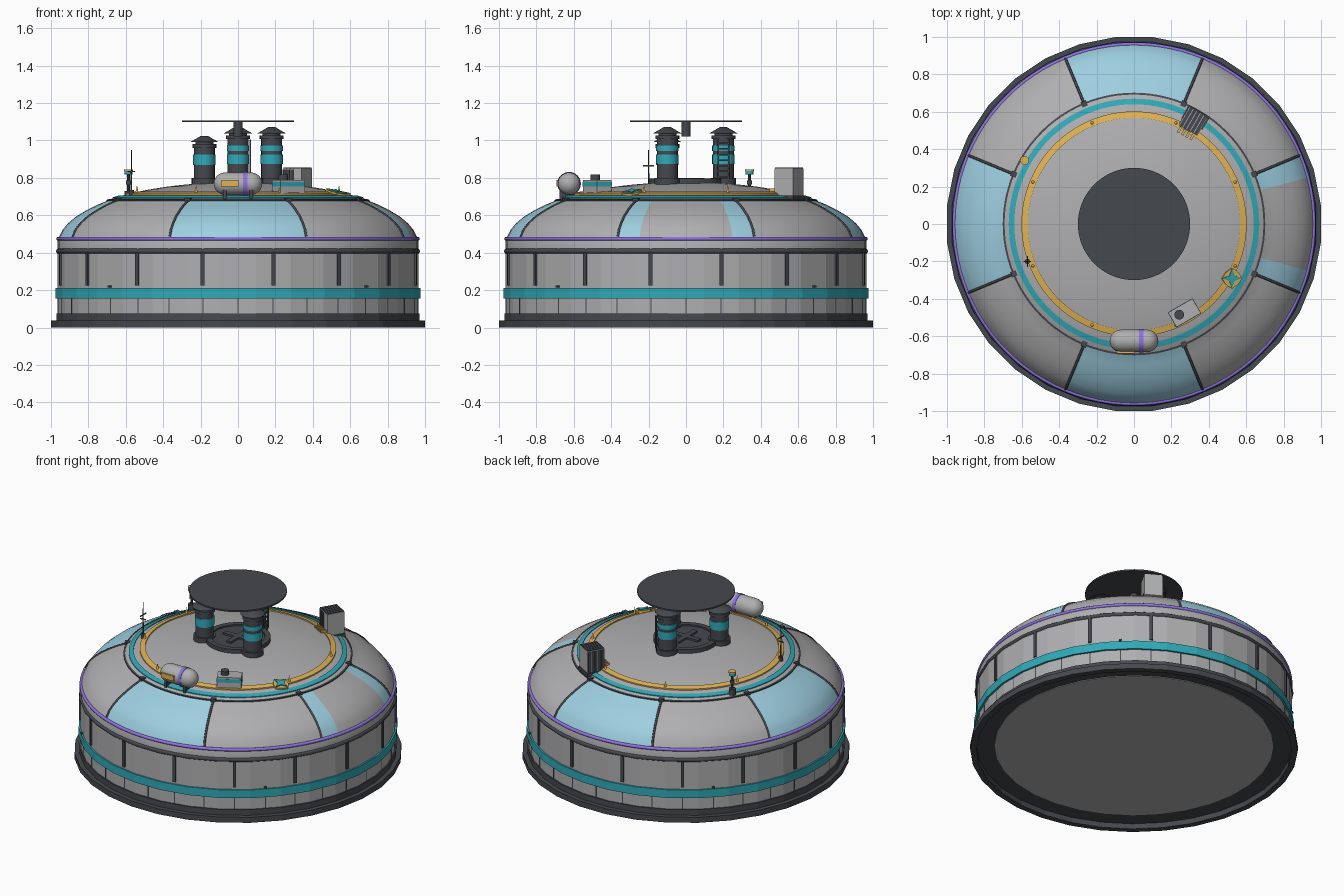
import bpy, bmesh
from math import sin, cos, pi, radians, degrees, atan2, sqrt
from mathutils import Matrix

if "Cube" in bpy.data.objects:
    bpy.data.objects.remove(bpy.data.objects["Cube"])


def material(name, rgb):
    m = bpy.data.materials.new(name)
    m.use_nodes = True
    m.diffuse_color = (*rgb, 1)
    m.node_tree.nodes["Principled BSDF"].inputs["Base Color"].default_value = (*rgb, 1)
    return m


GREY = material("hull grey", (.43, .43, .44))
DARK = material("dark metal", (.06, .065, .075))
TEAL = material("teal", (.03, .4, .48))
BLUE = material("pale blue glass", (.34, .62, .75))
GOLD = material("gold", (.75, .45, .09))
VIOLET = material("violet", (.28, .17, .76))


def finish(name, bm, mat, loc=(0, 0, 0), rot=(0, 0, 0), smooth=True):
    bmesh.ops.recalc_face_normals(bm, faces=bm.faces)
    me = bpy.data.meshes.new(name)
    bm.to_mesh(me)
    bm.free()
    ob = bpy.data.objects.new(name, me)
    bpy.context.collection.objects.link(ob)
    ob.location, ob.rotation_euler = loc, rot
    me.materials.append(mat)
    if smooth:
        bpy.ops.object.select_all(action='DESELECT')
        ob.select_set(True)
        bpy.context.view_layer.objects.active = ob
        bpy.ops.object.shade_smooth_by_angle(angle=radians(40))
    return ob


def lathe(name, profile, mat, segs=96, loc=(0, 0, 0), rot=(0, 0, 0), smooth=True,
          turn=0, closed=False):
    """Revolve (radius, height) pairs about z."""
    bm = bmesh.new()
    rings = [[bm.verts.new((r * cos(2 * pi * (i + turn) / segs),
                            r * sin(2 * pi * (i + turn) / segs), z))
              for i in range(segs)] for r, z in profile]
    pairs = list(zip(rings, rings[1:])) + ([(rings[-1], rings[0])] if closed else [])
    for a, b in pairs:
        for i in range(segs):
            j = (i + 1) % segs
            bm.faces.new((a[i], a[j], b[j], b[i]))
    bmesh.ops.remove_doubles(bm, verts=bm.verts, dist=1e-5)
    return finish(name, bm, mat, loc, rot, smooth)


def drum(name, r, z0, z1, mat, segs=24, r2=None, **kw):
    return lathe(name, [(0, z0), (r, z0), (r if r2 is None else r2, z1), (0, z1)], mat, segs, **kw)


def band(name, r0, r1, z0, z1, mat, segs=96, **kw):
    return lathe(name, [(r0, z0), (r1, z0), (r1, z1), (r0, z1)], mat, segs, closed=True, **kw)


def hoop(name, r, tube, z, mat, segs=96, **kw):
    """Round ring."""
    section = [(r + tube * cos(pi * i / 5), z + tube * sin(pi * i / 5)) for i in range(10)]
    return lathe(name, section, mat, segs, closed=True, **kw)


def box(name, size, mat, loc, rot=(0, 0, 0), offset=(0, 0, 0)):
    """Box at loc, with an offset given in its own turned frame."""
    bm = bmesh.new()
    bmesh.ops.create_cube(bm, size=1, matrix=Matrix.Translation(offset)
                          @ Matrix.Diagonal((*size, 1)))
    return finish(name, bm, mat, loc, rot, False)


def polar(r, deg, z=0):
    return (r * cos(radians(deg)), r * sin(radians(deg)), z)


def cap_z(r):
    """Height of the shallow upper cap."""
    return .47 + .308 * sqrt(1 - (r / .962) ** 2)


# Faceted base, hollow beneath, and walls
facet = dict(segs=32, turn=.5, smooth=False)
band("base_rim", .966, 1.0045, 0, .037, DARK, **facet)
drum("base_step", .975, .036, .075, DARK, **facet)
drum("underside_panel", .855, .032, .05, GREY, **facet)
drum("lower_wall", .967, .075, .16, GREY, **facet)
band("wall_stripe", .94, .98, .155, .21, TEAL, **facet)
drum("upper_wall", .97, .205, .4, GREY, **facet)
hoop("wall_collar", .964, .014, .408, DARK, 32, turn=.5)
for k in range(32):
    a = 11.25 * k
    box("lower_seam", (.006, .006, .08), DARK, polar(.961, a, .115), (0, 0, radians(a)))
for k in range(16):
    a = 11.25 + 22.5 * k
    box("wall_post", (.018, .02, .175), DARK, polar(.965, a, .312), (0, 0, radians(a)))
for k in range(4):
    a = 45 + 90 * k
    box("wall_fitting", (.02, .014, .01), DARK, polar(.97, a, .219), (0, 0, radians(a)))

# Dome with glazed sectors
shoulder = [(.956, .485), (.936, .525), (.908, .558), (.865, .594), (.81, .627),
            (.755, .655), (.7, .677)]
cap = [(r, cap_z(r)) for r in (.69, .62, .54, .46, .38, .3, .2, .1, 0)]
dome = lathe("dome", [(.964, .4), (.964, .47)] + shoulder + cap, GREY)
dome.data.materials.append(BLUE)
for p in dome.data.polygons:
    c = p.center
    a = degrees(atan2(c.y, c.x))
    off = abs((a + 45) % 90 - 45)
    solid_middle = abs(a) < 15
    if shoulder[0][1] < c.z < shoulder[-1][1] and off < 22.5 and not solid_middle:
        p.material_index = 1

# Dome ribs
for k in range(8):
    a = 22.5 + 45 * k
    cu = bpy.data.curves.new("dome_rib", 'CURVE')
    cu.dimensions, cu.bevel_depth, cu.bevel_resolution = '3D', .007, 1
    sp = cu.splines.new('POLY')
    sp.points.add(len(shoulder) - 1)
    for pt, (r, z) in zip(sp.points, shoulder):
        pt.co = (*polar(r, a, z), 1)
    cu.materials.append(DARK)
    bpy.context.collection.objects.link(bpy.data.objects.new("dome_rib", cu))
    box("rib_clamp", (.03, .03, .018), DARK, polar(.695, a, .683), (0, 0, radians(a)))
    # Gold marker pins
    drum("marker_pin", .008, 0, .04, GOLD, 16, r2=0, loc=polar(.585, a, .722))


# Rings lying on the dome
def dome_ring(name, r0, r1, lift, mat):
    z0, z1 = cap_z(r0), cap_z(r1)
    lathe(name, [(r0, z0 - .01), (r1, z1 - .01), (r1, z1 + lift), (r0, z0 + lift)],
          mat, closed=True)


dome_ring("dark_ring", .692, .702, .002, DARK)
dome_ring("teal_ring", .64, .67, .005, TEAL)
dome_ring("gold_ring", .568, .602, .008, GOLD)
hoop("violet_ring", .961, .0105, .475, VIOLET)

# Roof hatch with cross
drum("roof_hatch", .2, .75, .788, DARK, 48)
band("hatch_rim", .165, .2, .785, .798, DARK, 48)
for turn in (0, pi / 2):
    box("hatch_cross", (.2, .035, .02), DARK, (0, 0, .79), (0, 0, turn))


# Chimneys
def chimney(x, y, top, stripes):
    loc = (x, y, 0)
    drum("chimney_foot", .068, .75, .8, DARK, loc=loc)
    drum("chimney_body", .056, .76, top - .05, DARK, loc=loc)
    band("chimney_collar", .05, .064, top - .065, top - .045, DARK, 24, loc=loc)
    drum("chimney_neck", .048, top - .05, top - .03, DARK, loc=loc)
    drum("chimney_cap", .076, top - .034, top, DARK, r2=.018, loc=loc)
    for z0, z1 in stripes:
        band("chimney_stripe", .05, .06, z0, z1, TEAL, 24, loc=loc)


TALL = [(.873, .925), (.943, .972)]
chimney(-.18, -.1, 1.025, [(.87, .925)])
chimney(.18, -.1, 1.072, TALL)
chimney(0, .2, 1.072, TALL)

# Ladder on the rear chimney
for s in (-1, 1):
    box("ladder_rail", (.008, .008, .22), DARK, (.066, .2 + s * .028, .895))
for k in range(7):
    box("ladder_rung", (.008, .056, .008), DARK, (.066, .2, .805 + k * .03))

# Landing disc and hub
drum("top_disc", .3, 1.098, 1.108, DARK, 64)
drum("disc_hub", .025, 1.02, 1.1, DARK)

# Storage tank: capsule on legs
tank = (0, -.625, .769)
ends = [(.06 * cos(radians(t)), .07 + .06 * sin(radians(t))) for t in range(0, 91, 15)]
capsule = [(r, -z) for r, z in reversed(ends)] + ends
lathe("tank", capsule, GREY, 32, loc=tank, rot=(0, pi / 2, 0))
band("tank_stripe", .055, .063, .028, .05, VIOLET, 32, loc=tank, rot=(0, pi / 2, 0))
box("tank_panel", (.092, .018, .034), GOLD, (-.044, -.684, .772))
for x in (-.07, .07):
    box("tank_leg", (.018, .09, .07), DARK, (x, -.63, .717))

# Cooling unit
unit, turn = (.27, -.475, .755), (0, 0, radians(30))
box("cooling_unit", (.15, .09, .07), GREY, unit, turn)
box("cooling_stripe", (.153, .093, .024), TEAL, unit, turn, (0, 0, .012))
box("cooling_feet", (.13, .07, .04), DARK, unit, turn, (0, 0, -.045))
drum("cooling_fan", .026, 0, .03, DARK, 16, loc=(.242, -.485, .787))

# Radiator with a slatted top, front and end
rad, turn = (.318, .55, .77), (0, 0, radians(-30))
box("radiator", (.114, .114, .16), GREY, rad, turn)
for k in range(5):
    s = -.044 + k * .022
    box("radiator_top_slat", (.018, .112, .008), DARK, rad, turn, (s, 0, .081))
    box("radiator_end_slat", (.008, .018, .15), DARK, rad, turn, (-.057, s, 0))
    if s < .01:
        box("radiator_front_slat", (.018, .008, .15), DARK, rad, turn, (s, -.057, 0))
box("radiator_foot", (.13, .125, .03), DARK, rad, turn, (0, 0, -.08))
for k in range(4):
    box("radiator_pipe", (.013, .04, .014), GOLD, rad, turn, (-.042 + k * .026, -.075, -.035))

# Star badge lying on the slope
star_deg, tilt = -29, radians(14)
for name, mat, big, small, lift in (("badge_plate", GOLD, .056, .047, .012),
                                    ("badge_star", TEAL, .052, .02, .019)):
    bm = bmesh.new()
    ring = [bm.verts.new(polar(big if i % 2 == 0 else small, 45 * i - star_deg)) for i in range(8)]
    face = bm.faces.new(ring)
    top = bmesh.ops.extrude_face_region(bm, geom=[face])
    bmesh.ops.translate(bm, vec=(0, 0, .012),
                        verts=[v for v in top["geom"] if isinstance(v, bmesh.types.BMVert)])
    finish(name, bm, mat, polar(.597, star_deg, cap_z(.597) + lift - .008),
           (0, tilt, radians(star_deg)), False)

# Beacon
spot = (-.585, .34, 0)
drum("beacon_foot", .022, .69, .73, DARK, 12, loc=spot)
drum("beacon_pole", .008, .7, .82, DARK, 8, loc=spot)
drum("beacon_joint", .014, .765, .785, DARK, 12, loc=spot)
drum("beacon_lamp", .022, .818, .838, TEAL, 12, loc=spot)
drum("beacon_cap", .024, .838, .846, GOLD, 12, loc=spot)

# Antenna mast
spot = (-.57, -.2, 0)
drum("antenna_foot", .014, .7, .735, DARK, 12, loc=spot)
drum("antenna_mast", .005, .7, .95, DARK, 8, r2=.002, loc=spot)
box("antenna_arm", (.006, .06, .006), DARK, (-.57, -.2, .865))
box("antenna_short_arm", (.04, .006, .006), DARK, (-.57, -.2, .835))
